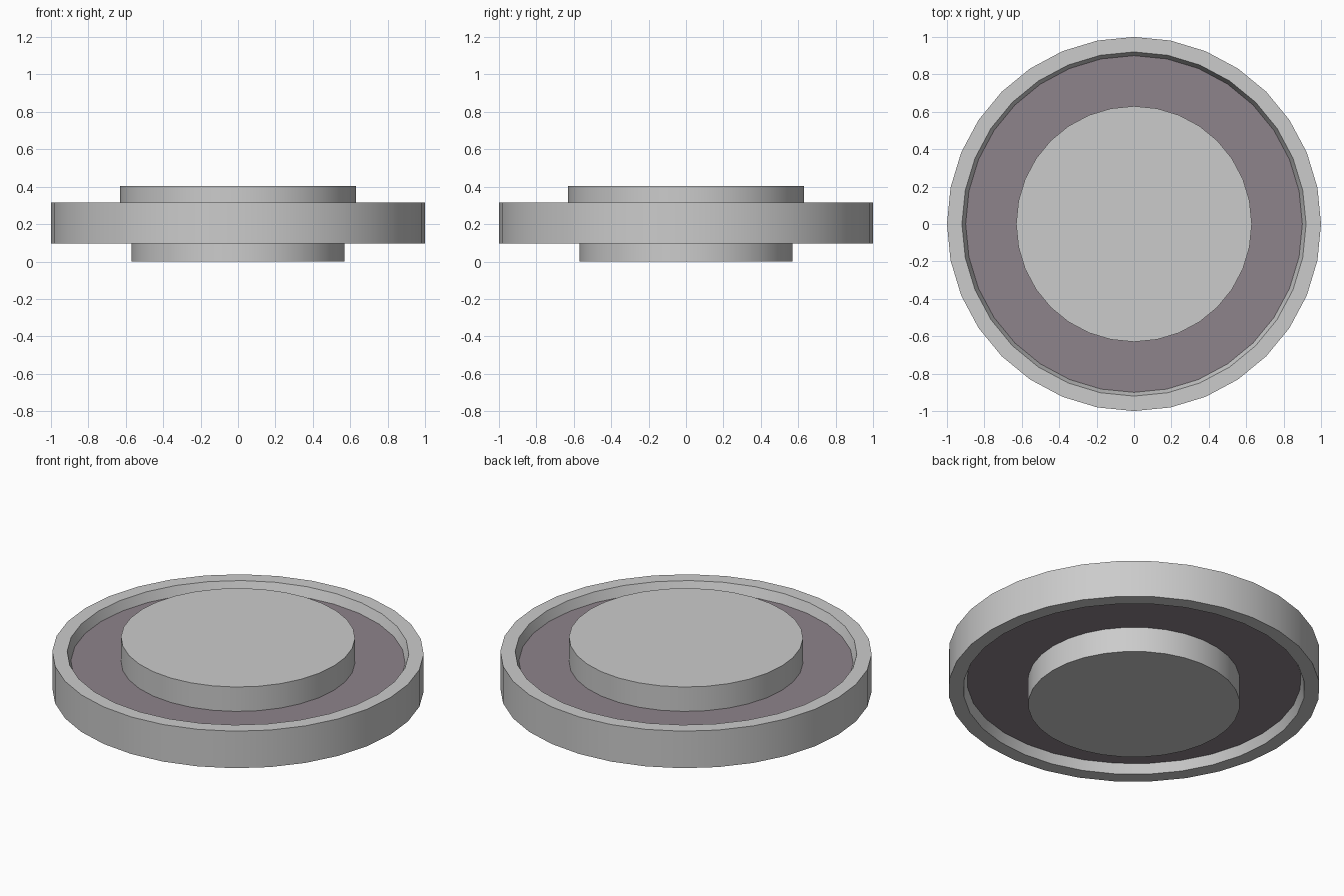
import bpy, math

if "Cube" in bpy.data.objects:
    bpy.data.objects.remove(bpy.data.objects["Cube"])

SIDES = 32
dark = bpy.data.materials.new("dark_web")
dark.diffuse_color = (0.27, 0.23, 0.26, 1)
dark.use_nodes = True
dark.node_tree.nodes["Principled BSDF"].inputs["Base Color"].default_value = dark.diffuse_color


def lathe(name, profile, cap=False, mat=None):
    """Revolve (radius, z) points around z; cap closes the last ring.
    Profiles run with the outside of the surface on their right."""
    verts, faces = [], []
    for r, z in profile:
        for i in range(SIDES):
            a = 2 * math.pi * i / SIDES
            verts.append((r * math.cos(a), r * math.sin(a), z))
    for k in range(len(profile) - 1):
        for i in range(SIDES):
            j = (i + 1) % SIDES
            a, b = k * SIDES, (k + 1) * SIDES
            faces.append((a + i, a + j, b + j, b + i))
    if cap:
        ring = [(len(profile) - 1) * SIDES + i for i in range(SIDES)]
        faces.append(ring if profile[-1][1] > profile[0][1] else ring[::-1])
    me = bpy.data.meshes.new(name)
    me.from_pydata(verts, [], faces)
    if mat:
        me.materials.append(mat)
    ob = bpy.data.objects.new(name, me)
    bpy.context.collection.objects.link(ob)
    if cap and profile[-1][1] < profile[0][1]:
        # downward sides need flipping, the cap is already outward
        for p in me.polygons:
            if len(p.vertices) == 4:
                p.flip()
    bpy.context.view_layer.objects.active = ob
    ob.select_set(True)
    bpy.ops.object.shade_smooth_by_angle(angle=math.radians(30))
    ob.select_set(False)
    return ob


WEB_LOW, WEB_TOP = 0.15, 0.26
RIM_LOW, RIM_TOP = 0.095, 0.315

# outer rim with slightly tapered bores
lathe("rim", [(0.90, WEB_LOW), (0.92, RIM_LOW), (1.0, RIM_LOW),
              (1.0, RIM_TOP), (0.92, RIM_TOP), (0.90, WEB_TOP)])

# dark recessed web, upper and lower faces
lathe("web_upper", [(0.90, WEB_TOP), (0.63, WEB_TOP)], mat=dark)
lathe("web_lower", [(0.57, WEB_LOW), (0.90, WEB_LOW)], mat=dark)

# raised hub bosses
lathe("hub_upper", [(0.63, WEB_TOP), (0.63, 0.405)], cap=True)
lathe("hub_lower", [(0.57, WEB_LOW), (0.57, 0.0)], cap=True)
